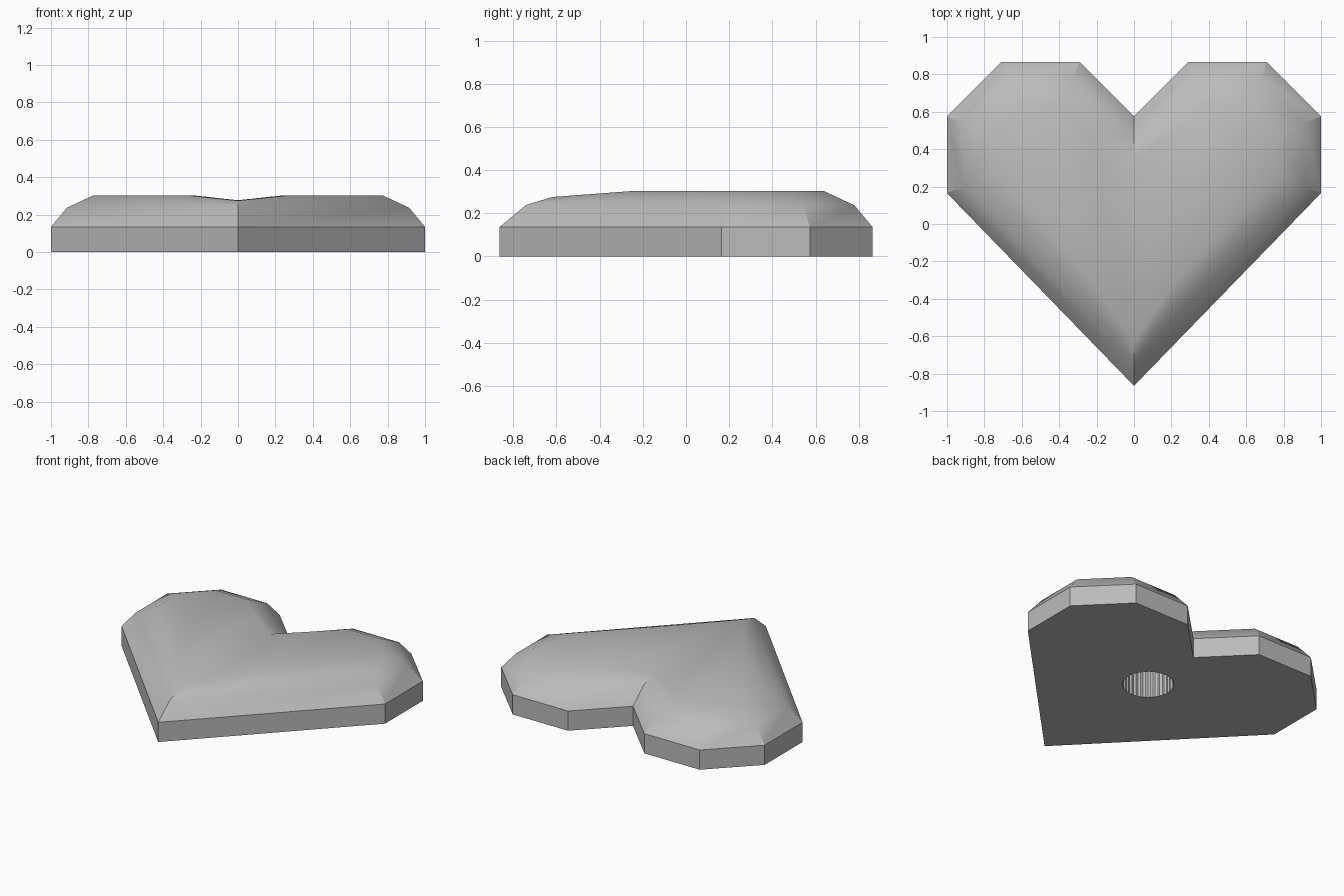
import bpy, bmesh, math
from mathutils import Vector

if "Cube" in bpy.data.objects:
    bpy.data.objects.remove(bpy.data.objects["Cube"], do_unlink=True)

grey = bpy.data.materials.new("light_grey")
grey.use_nodes = True
grey.diffuse_color = (0.5, 0.5, 0.5, 1)
grey.node_tree.nodes["Principled BSDF"].inputs["Base Color"].default_value = (0.5, 0.5, 0.5, 1)


def make_object(name, bm):
    bmesh.ops.recalc_face_normals(bm, faces=bm.faces)
    mesh = bpy.data.meshes.new(name)
    bm.to_mesh(mesh)
    bm.free()
    mesh.materials.append(grey)
    obj = bpy.data.objects.new(name, mesh)
    bpy.context.collection.objects.link(obj)
    return obj


def mirrored(half):
    """Full loop from a half outline whose ends lie on x = 0."""
    return half + [(-p[0], p[1]) for p in half[-2:0:-1]]


def inset(loop, d):
    """Offset every side of a counter-clockwise loop inwards by d."""
    pts = [Vector(p) for p in loop]
    out = []
    for i, p in enumerate(pts):
        a = (p - pts[i - 1]).normalized()
        b = (pts[(i + 1) % len(pts)] - p).normalized()
        na, nb = Vector((-a.y, a.x)), Vector((-b.y, b.x))
        out.append(p + (na + nb) * d / (1 + na.dot(nb)))
    return out


# Heart body: stacked outline rings
half = [(0, -0.865), (1, 0.165), (1, 0.575), (0.71, 0.865), (0.29, 0.865), (0, 0.575)]
outline = mirrored(half)
bm = bmesh.new()
rings = [[bm.verts.new((p[0], p[1], z)) for p in inset(outline, d)]
         for d, z in ((0, 0), (0, 0.135), (0.085, 0.237))]
count = len(outline)
for low, high in zip(rings, rings[1:]):
    for i in range(count):
        j = (i + 1) % count
        bm.faces.new((low[i], low[j], high[j], high[i]))
bm.faces.new(rings[0][::-1])

# Crown: two flat lobes with a shallow valley on the centre line
tip = bm.verts.new((0, -0.62, 0.275))
notch = bm.verts.new((0, 0.35, 0.277))
inner = [Vector(p) for p in inset(outline, 0.225)]
rim = rings[2]
for s in (1, -1):
    lobe = [(0.26, -0.26)] + [(abs(inner[k].x), inner[k].y) for k in range(1, 5)] + [(0.23, 0.49)]
    v = [bm.verts.new((s * x, y, 0.302)) for x, y in lobe]
    edge = [rim[(s * k) % count] for k in range(6)]
    bm.faces.new((edge[0], edge[1], v[1], v[0]))
    bm.faces.new((edge[0], v[0], tip))
    for k in range(1, 4):
        bm.faces.new((edge[k], edge[k + 1], v[k + 1], v[k]))
    bm.faces.new((edge[4], edge[5], v[5], v[4]))
    bm.faces.new((edge[5], notch, v[5]))
    bm.faces.new(v)
    bm.faces.new((tip, v[0], v[5], notch))
heart = make_object("heart_body", bm)

# Ribbed round socket in the underside
bm = bmesh.new()
sides = 64
loop = []
for i in range(sides):
    a = math.tau * i / sides
    r = 0.162 if i % 2 else 0.156
    loop.append(bm.verts.new((r * math.cos(a), 0.137 + r * math.sin(a), -0.1)))
base = bm.faces.new(loop)
top = bmesh.ops.extrude_face_region(bm, geom=[base])["geom"]
bmesh.ops.translate(bm, verts=[g for g in top if isinstance(g, bmesh.types.BMVert)], vec=(0, 0, 0.3))
cutter = make_object("socket_cutter", bm)
cutter.hide_render = True

cut = heart.modifiers.new("socket", 'BOOLEAN')
cut.operation = 'DIFFERENCE'
cut.object = cutter
cut.solver = 'EXACT'
bpy.ops.object.select_all(action='DESELECT')
heart.select_set(True)
bpy.context.view_layer.objects.active = heart
bpy.ops.object.modifier_apply(modifier=cut.name)
bpy.data.objects.remove(cutter, do_unlink=True)
bpy.ops.object.shade_smooth_by_angle(angle=math.radians(30))
